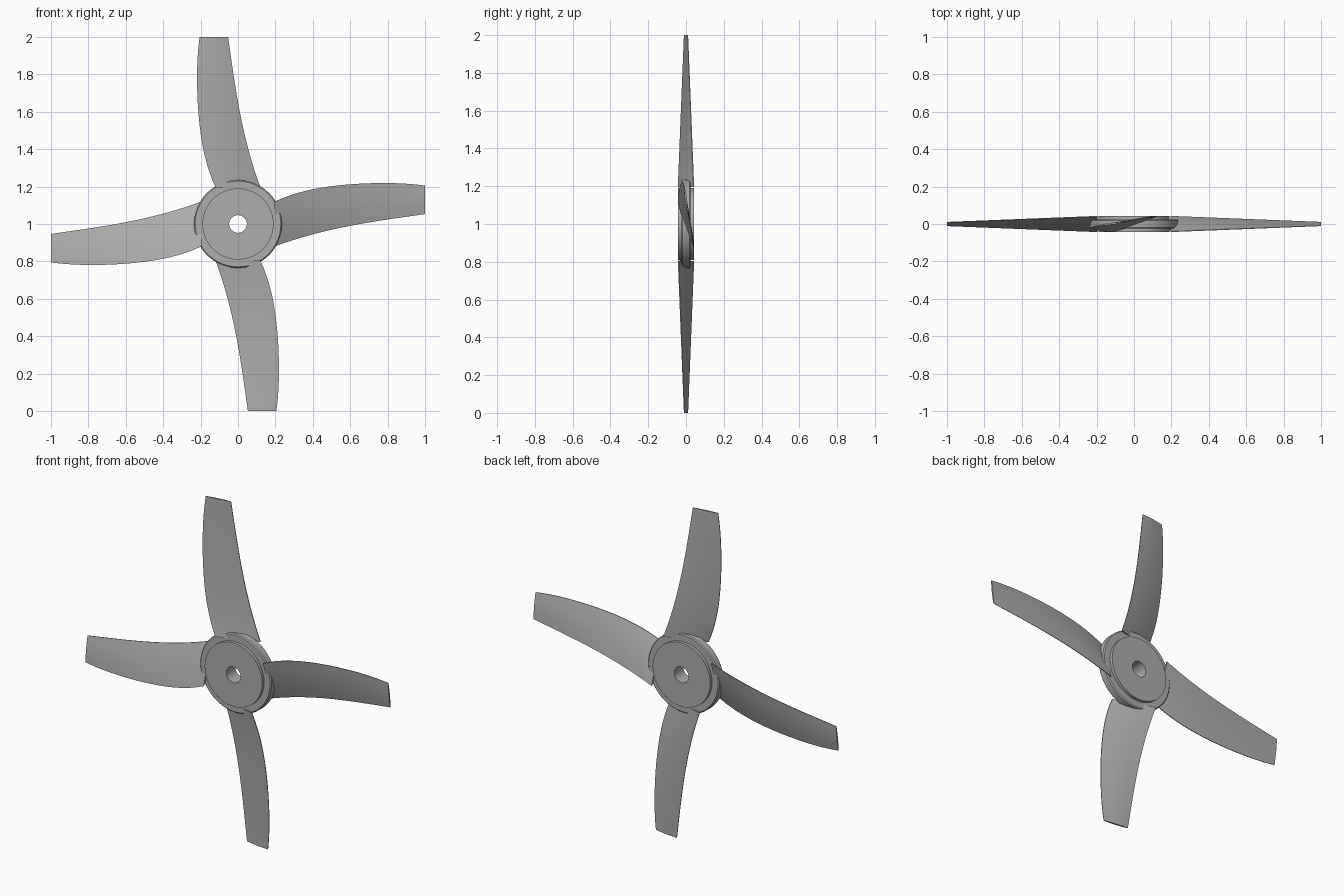
import bpy, bmesh, math
from mathutils import Matrix, Vector

cube = bpy.data.objects.get("Cube")
if cube:
    bpy.data.objects.remove(cube, do_unlink=True)

grey = bpy.data.materials.new("plain grey")
grey.use_nodes = True
GREY = (0.42, 0.42, 0.42, 1)
grey.diffuse_color = GREY
grey.node_tree.nodes["Principled BSDF"].inputs["Base Color"].default_value = GREY
CENTRE = Vector((0, 0, 1))


def finish(bm, name, angle):
    bmesh.ops.recalc_face_normals(bm, faces=bm.faces)
    mesh = bpy.data.meshes.new(name)
    bm.to_mesh(mesh)
    bm.free()
    mesh.materials.append(grey)
    obj = bpy.data.objects.new(name, mesh)
    bpy.context.collection.objects.link(obj)
    obj.location = CENTRE
    bpy.ops.object.select_all(action="DESELECT")
    obj.select_set(True)
    bpy.context.view_layer.objects.active = obj
    bpy.ops.object.shade_smooth_by_angle(angle=math.radians(angle))
    return obj


def bridge(bm, a, b):
    n = len(a)
    for i in range(n):
        bm.faces.new((a[i], a[(i + 1) % n], b[(i + 1) % n], b[i]))


# Hub: closed (radius, depth) profile turned about the y axis, leaving the bore open
def hub():
    half = [(0.047, -0.043), (0.19, -0.043), (0.19, -0.025), (0.229, -0.025), (0.235, -0.019)]
    profile = half + [(r, -y) for r, y in reversed(half)]
    bm = bmesh.new()
    steps = 64
    rings = []
    for i in range(steps):
        a = math.tau * i / steps
        rings.append([bm.verts.new((r * math.cos(a), y, r * math.sin(a))) for r, y in profile])
    for i in range(steps):
        bridge(bm, rings[i], rings[(i + 1) % steps])
    return finish(bm, "hub", 30)


def cubic(points, t):
    """Lagrange curve through evenly spaced points, t from 0 to 1."""
    n = len(points) - 1
    total = 0
    for i, p in enumerate(points):
        for j in range(n + 1):
            if j != i:
                p *= (t * n - j) / (i - j)
        total += p
    return total


# Blade: swept, tapering and twisted lens section lofted from root to tip
LEADING = [-0.12, -0.185, -0.212, -0.219, -0.205]
TRAILING = [0.12, 0.056, 0.01, -0.024, -0.053]
ROOT, TIP = 0.196, 1.0


def blade(index):
    bm = bmesh.new()
    stations, cuts = 20, 10
    loops = []
    for s in range(stations + 1):
        t = s / stations
        x0, x1 = cubic(LEADING, t), cubic(TRAILING, t)
        reach = 0.041 + (0.010 - 0.041) * t
        thick = 0.009 - 0.004 * t
        z = ROOT + (TIP - ROOT) * t
        sides = ([], [])
        for c in range(cuts + 1):
            u = c / cuts
            x = x0 + (x1 - x0) * u
            y = reach * (2 * u - 1)
            bulge = thick * (0.25 + 0.75 * math.sin(math.pi * u))
            sides[0].append(bm.verts.new((x, y - bulge, z)))
            sides[1].append(bm.verts.new((x, y + bulge, z)))
        loops.append(sides[0] + sides[1][::-1])
    for a, b in zip(loops, loops[1:]):
        bridge(bm, a, b)
    bm.faces.new(loops[0])
    bm.faces.new(loops[-1])
    bmesh.ops.rotate(bm, verts=bm.verts, cent=(0, 0, 0),
                     matrix=Matrix.Rotation(index * math.pi / 2, 3, "Y"))
    return finish(bm, ("top", "left", "bottom", "right")[index] + "_blade", 30)


hub()
for k in range(4):
    blade(k)
